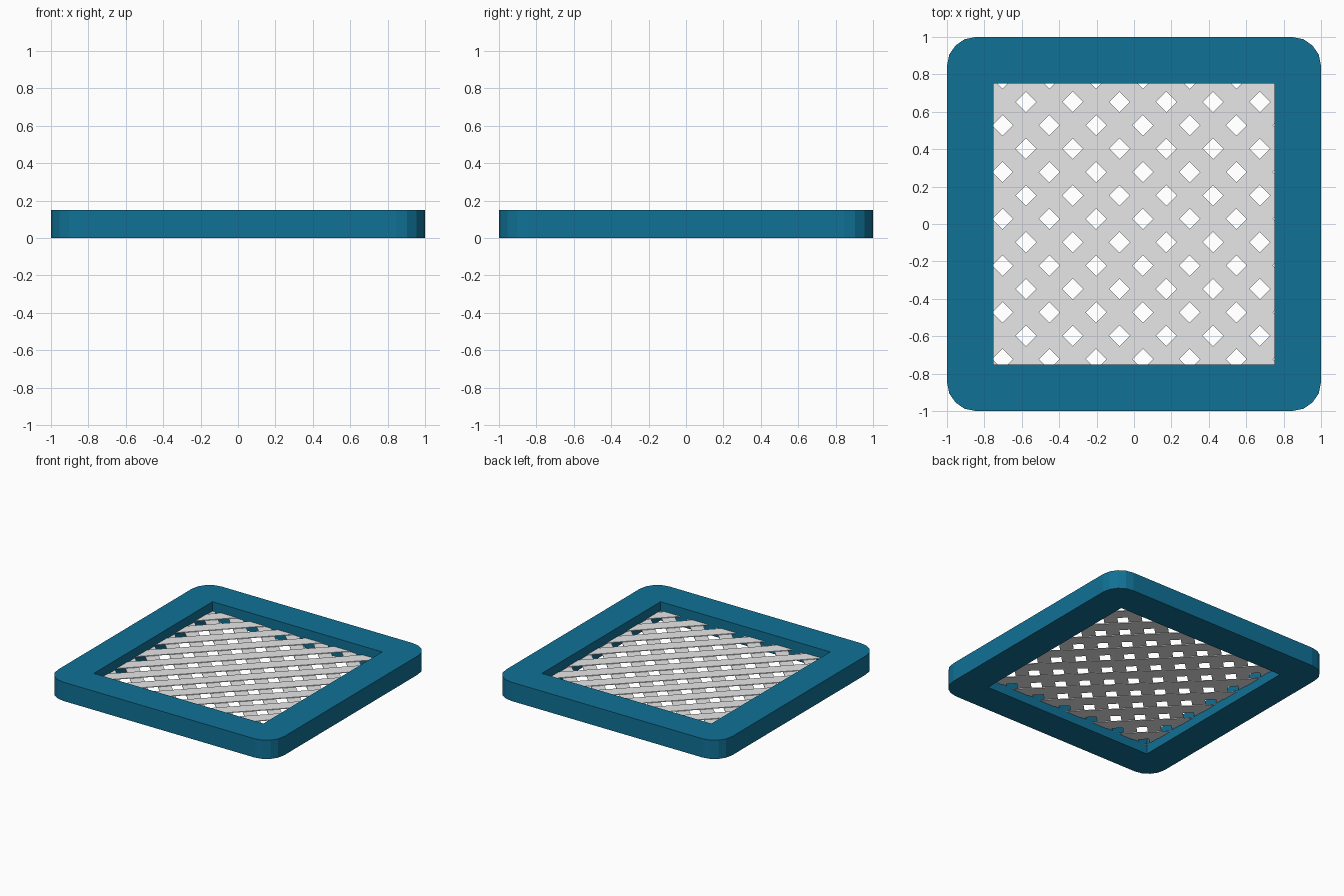
import bpy, bmesh, math
from mathutils import Vector, Matrix

if "Cube" in bpy.data.objects:
    bpy.data.objects.remove(bpy.data.objects["Cube"])


def material(name, rgb):
    m = bpy.data.materials.new(name)
    m.diffuse_color = (*rgb, 1)
    m.use_nodes = True
    m.node_tree.nodes["Principled BSDF"].inputs["Base Color"].default_value = m.diffuse_color
    return m


def finish(bm, name, mat):
    bmesh.ops.recalc_face_normals(bm, faces=bm.faces[:])
    me = bpy.data.meshes.new(name)
    bm.to_mesh(me)
    bm.free()
    me.materials.append(mat)
    ob = bpy.data.objects.new(name, me)
    bpy.context.collection.objects.link(ob)
    return ob


teal = material("teal", (0.005, 0.165, 0.305))
grey = material("light grey", (0.8, 0.8, 0.8))

INNER, HEIGHT, RADIUS, SEGS = 0.75, 0.15, 0.155, 4

# Frame: square opening, rounded outer corners, extruded upward
bm = bmesh.new()
arcs, inner = [], []
for i, (sx, sy) in enumerate([(1, 1), (-1, 1), (-1, -1), (1, -1)]):
    c = 1 - RADIUS
    arc = []
    for k in range(SEGS + 1):
        a = math.pi / 2 * (i + k / SEGS)
        arc.append(bm.verts.new((sx * c + RADIUS * math.cos(a),
                                 sy * c + RADIUS * math.sin(a), 0)))
    arcs.append(arc)
    inner.append(bm.verts.new((sx * INNER, sy * INNER, 0)))
for i in range(4):
    j = (i + 1) % 4
    bm.faces.new([inner[i]] + arcs[i])
    bm.faces.new([inner[i], arcs[i][-1], arcs[j][0], inner[j]])
ext = bmesh.ops.extrude_face_region(bm, geom=bm.faces[:], use_keep_orig=True)
bmesh.ops.translate(bm, vec=(0, 0, HEIGHT),
                    verts=[g for g in ext["geom"] if isinstance(g, bmesh.types.BMVert)])
finish(bm, "frame", teal)


# Lattice: two layers of thin diagonal strips trimmed to the opening
def strips(name, angle, offset, z):
    bm = bmesh.new()
    rot = Matrix.Rotation(angle, 4, 'Z')
    for k in range(-7, 8):
        d = (offset + 0.25 * k) / math.sqrt(2)
        if abs(d) > 1.12:
            continue
        bmesh.ops.create_cube(bm, size=1, matrix=rot @ Matrix.Translation((0, d, z))
                              @ Matrix.Diagonal((3, 0.099, 0.005, 1)))
    for n in (Vector((1, 0, 0)), Vector((-1, 0, 0)), Vector((0, 1, 0)), Vector((0, -1, 0))):
        bmesh.ops.bisect_plane(bm, geom=bm.verts[:] + bm.edges[:] + bm.faces[:],
                               plane_co=n * INNER, plane_no=n, clear_outer=True)
    finish(bm, name, grey)


strips("upper_lattice_strips", math.pi / 4, 0.105, 0.0775)
strips("lower_lattice_strips", -math.pi / 4, -0.05, 0.0725)
